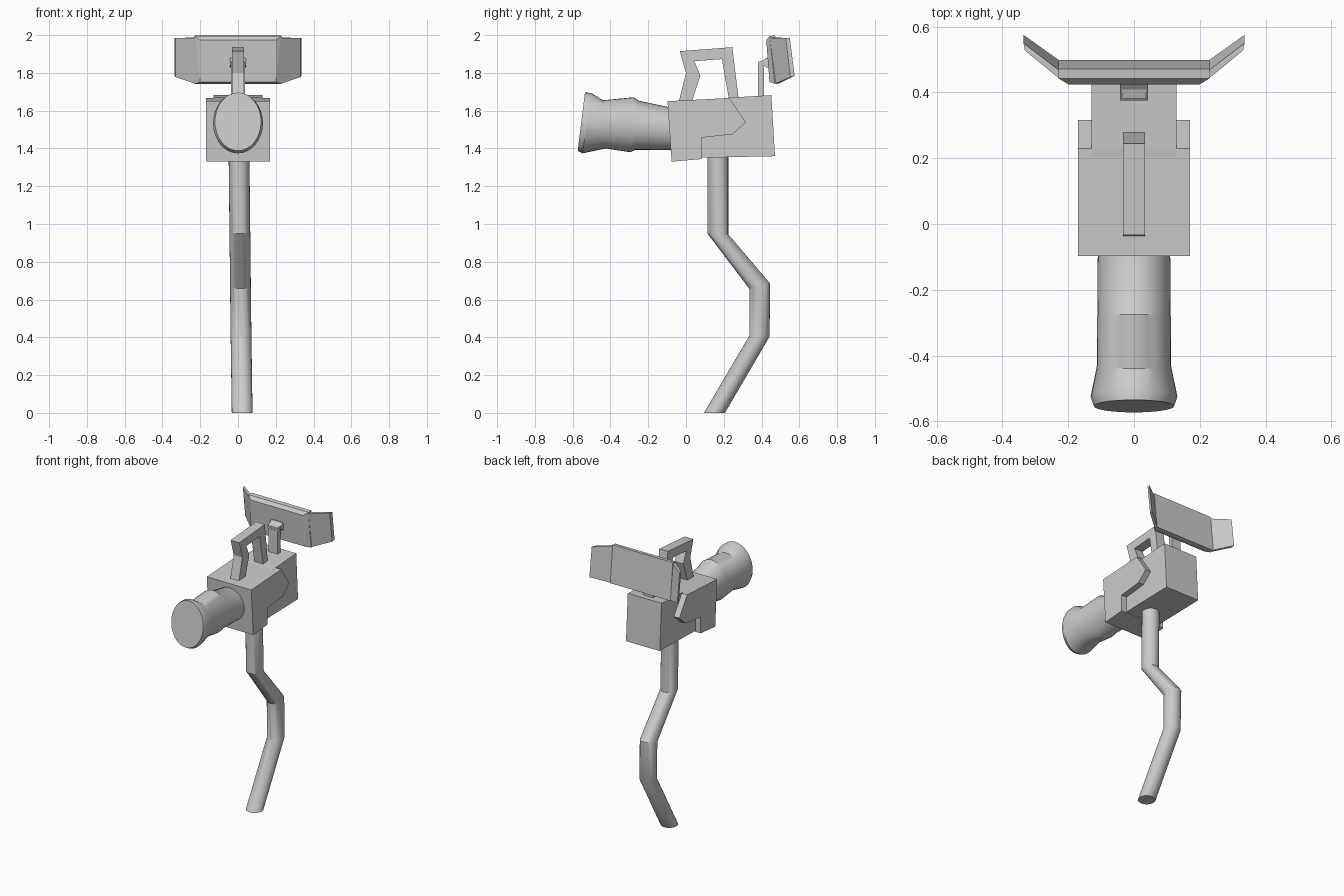
import bpy, bmesh, math
from mathutils import Vector

if "Cube" in bpy.data.objects:
    bpy.data.objects.remove(bpy.data.objects["Cube"])


def finish(bm, name, smooth=False):
    bmesh.ops.recalc_face_normals(bm, faces=bm.faces)
    mesh = bpy.data.meshes.new(name)
    bm.to_mesh(mesh)
    bm.free()
    ob = bpy.data.objects.new(name, mesh)
    bpy.context.collection.objects.link(ob)
    if smooth:
        bpy.ops.object.select_all(action='DESELECT')
        ob.select_set(True)
        bpy.context.view_layer.objects.active = ob
        bpy.ops.object.shade_smooth_by_angle(angle=math.radians(30))
    return ob


def plate(name, profile, half):
    """Side profile (y, z) extruded across x."""
    bm = bmesh.new()
    face = bm.faces.new([bm.verts.new((-half, y, z)) for y, z in profile])
    new = bmesh.ops.extrude_face_region(bm, geom=[face])["geom"]
    bmesh.ops.translate(bm, vec=(2 * half, 0, 0),
                        verts=[v for v in new if isinstance(v, bmesh.types.BMVert)])
    return finish(bm, name)


def tube(name, sections, sides=32):
    """Loft of ellipses: (y, z) of two opposite side-view points, x centre, x radius."""
    bm = bmesh.new()
    rings = []
    for a, b, cx, rx in sections:
        a, b = Vector((cx, *a)), Vector((cx, *b))
        mid, half = (a + b) / 2, (a - b) / 2
        rings.append([bm.verts.new(mid + half * math.cos(t) + Vector((rx * math.sin(t), 0, 0)))
                      for t in (2 * math.pi * i / sides for i in range(sides))])
    for r, s in zip(rings, rings[1:]):
        for i in range(sides):
            j = (i + 1) % sides
            bm.faces.new((r[i], r[j], s[j], s[i]))
    bm.faces.new(rings[0])
    bm.faces.new(rings[-1])
    return finish(bm, name, True)


def hull(name, points):
    bm = bmesh.new()
    verts = [bm.verts.new(p) for p in points]
    bmesh.ops.convex_hull(bm, input=verts)
    bmesh.ops.dissolve_limit(bm, angle_limit=0.03, verts=bm.verts, edges=bm.edges)
    return finish(bm, name)


# Camera body: wide front shell with pointed side prongs, narrow rear box
shell = [(-.098, 1.65), (.23, 1.667), (.316, 1.538), (.246, 1.475),
         (.082, 1.457), (.082, 1.344), (-.076, 1.33)]
plate("front_shell", shell, .17)
plate("rear_box", [(0, 1.64), (.23, 1.669), (.452, 1.682), (.471, 1.359), (0, 1.349)], .129)

# Flared lens barrel
tube("lens_barrel", [
    ((-.535, 1.696), (-.573, 1.388), 0, .122),
    ((-.502, 1.694), (-.548, 1.374), 0, .132),
    ((-.44, 1.655), (-.425, 1.40), 0, .113),
    ((-.275, 1.671), (-.295, 1.38), 0, .112),
    ((-.252, 1.653), (-.266, 1.393), 0, .111),
    ((-.05, 1.61), (-.05, 1.39), 0, .11)])

# Carry handle arch on top
plate("carry_handle", [(-.033, 1.915), (.245, 1.936), (.279, 1.66), (.228, 1.655),
                       (.19, 1.873), (.045, 1.862), (.076, 1.785), (.03, 1.645),
                       (-.04, 1.64), (.0, 1.80)], .033)

# Display post and its bracket
plate("display_post", [(.382, 1.67), (.412, 1.67), (.412, 1.868), (.382, 1.858)], .036)
plate("display_bracket", [(.376, 1.842), (.40, 1.86), (.425, 1.88), (.45, 1.88),
                          (.45, 1.83), (.425, 1.828), (.408, 1.845)], .043)

# Tilted display with chamfered front and angled side wings
hull("display_panel", [(s * x, y, z) for s in (-1, 1) for x, y, z in (
    (.2, .425, 1.973), (.2, .442, 1.752),
    (.23, .443, 1.995), (.23, .470, 1.742),
    (.23, .472, 1.998), (.23, .499, 1.743))])
for s, side in ((-1, "left"), (1, "right")):
    hull(side + "_wing", [(s * x, y, z) for x, y, z in (
        (.225, .440, 1.985), (.225, .465, 1.987), (.225, .472, 1.742), (.225, .496, 1.745),
        (.332, .528, 1.985), (.336, .550, 1.985), (.332, .553, 1.778), (.336, .575, 1.785))])

# Bent support stick
tube("support_stick", [
    ((.113, 1.40), (.224, 1.40), .005, .055),
    ((.113, .95), (.224, .945), .01, .055),
    ((.335, .658), (.446, .684), .013, .055),
    ((.335, .408), (.442, .403), .016, .055),
    ((.095, 0), (.206, 0), .022, .055)], 24)
